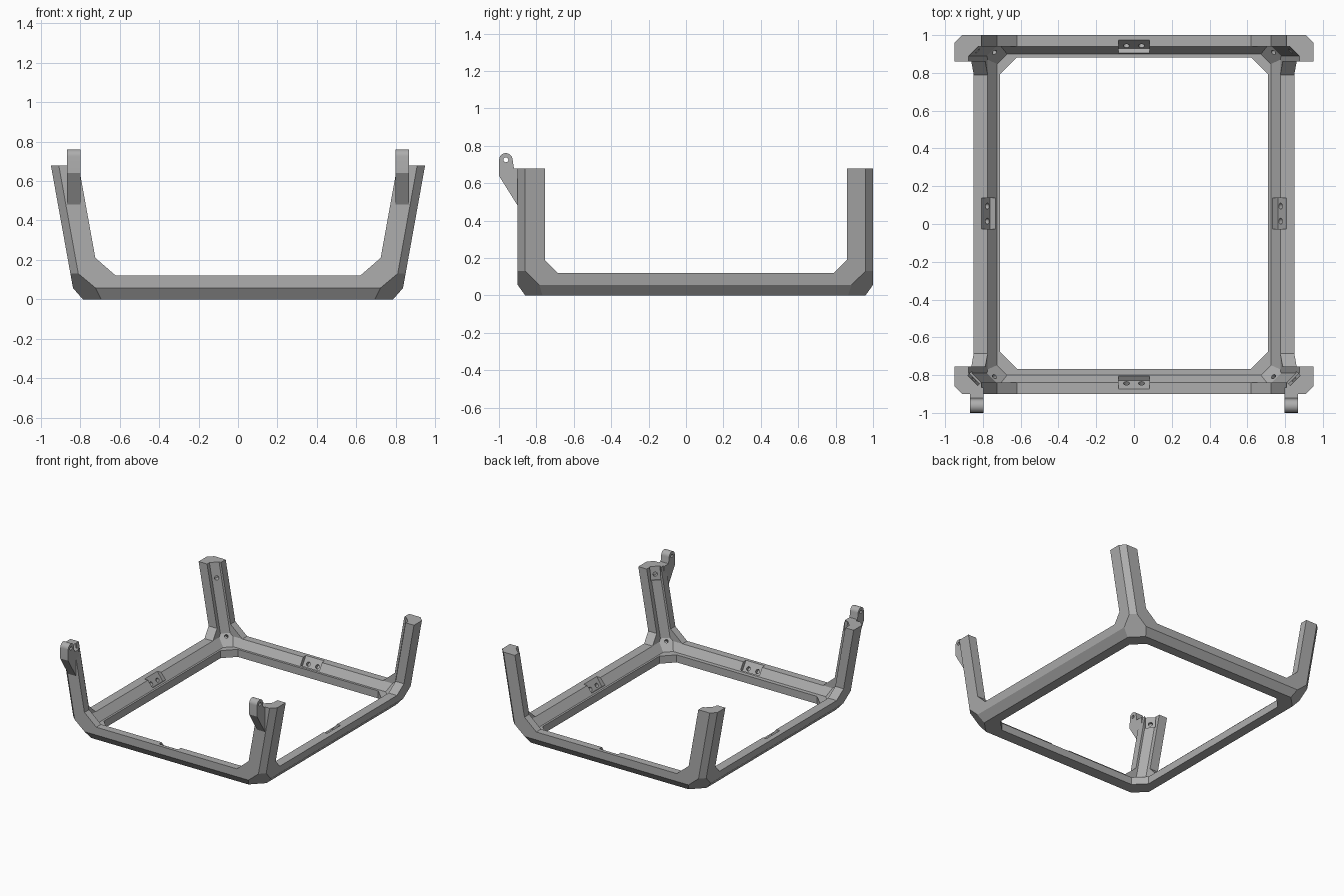
import bpy, bmesh, math
from mathutils import Matrix, Vector

old = bpy.data.objects.get("Cube")
if old:
    bpy.data.objects.remove(old)

grey = bpy.data.materials.new("mid grey")
grey.use_nodes = True
grey.diffuse_color = (0.42, 0.42, 0.42, 1)
grey.node_tree.nodes["Principled BSDF"].inputs["Base Color"].default_value = (0.42, 0.42, 0.42, 1)

LEAN = 0.18          # outward lean of the side walls
SIGNS = (-1, 1)


def finish(name, bm):
    bmesh.ops.recalc_face_normals(bm, faces=bm.faces)
    mesh = bpy.data.meshes.new(name)
    bm.to_mesh(mesh)
    bm.free()
    mesh.materials.append(grey)
    ob = bpy.data.objects.new(name, mesh)
    bpy.context.collection.objects.link(ob)
    return ob


def convex(name, planes, top):
    """Block trimmed by a list of (point, outward normal) planes."""
    bm = bmesh.new()
    bmesh.ops.create_cube(bm, size=2, matrix=Matrix.Translation((0, 0, top - 2)) @ Matrix.Scale(2, 4))
    for co, no in planes:
        bmesh.ops.bisect_plane(bm, geom=bm.verts[:] + bm.edges[:] + bm.faces[:], dist=1e-6,
                               plane_co=co, plane_no=no, clear_outer=True)
        rim = [e for e in bm.edges if e.is_boundary]
        if rim:
            bmesh.ops.edgenet_fill(bm, edges=rim)
    return finish(name, bm)


def prism(name, points, axis, lo, hi):
    """Extrude a 2D profile along one axis."""
    bm = bmesh.new()

    def place(p, t):
        v = list(p)
        v.insert(axis, t)
        return bm.verts.new(v)
    face = bm.faces.new([place(p, lo) for p in points])
    new = bmesh.ops.extrude_face_region(bm, geom=[face])["geom"]
    shift = Vector((0, 0, 0))
    shift[axis] = hi - lo
    bmesh.ops.translate(bm, vec=shift, verts=[v for v in new if isinstance(v, bmesh.types.BMVert)])
    return finish(name, bm)


def cylinder(name, centre, direction, radius, depth):
    bm = bmesh.new()
    turn = Vector(direction).to_track_quat("Z", "Y").to_matrix().to_4x4()
    bmesh.ops.create_cone(bm, cap_ends=True, segments=20, radius1=radius, radius2=radius,
                          depth=depth, matrix=Matrix.Translation(centre) @ turn)
    return finish(name, bm)


def box(name, origin, tangent, normal, length, low, high, deep):
    """Recess cutter: floor lies 'deep' under the origin along the normal."""
    t, n = Vector(tangent).normalized(), Vector(normal).normalized()
    s = n.cross(t)
    if s.z < 0:
        s = -s
    size = (length, high - low, deep + 0.1)
    centre = Vector(origin) + s * (low + high) / 2 + n * (0.1 - deep) / 2
    basis = Matrix((t, s, n)).transposed().to_4x4()
    bm = bmesh.new()
    bmesh.ops.create_cube(bm, size=1, matrix=Matrix.Translation(centre) @ basis @ Matrix.Diagonal((*size, 1)))
    return finish(name, bm)


def cut(body, cutter):
    cutter.hide_render = True
    mod = body.modifiers.new("cut", "BOOLEAN")
    mod.operation, mod.solver, mod.object = "DIFFERENCE", "EXACT", cutter
    bpy.context.view_layer.objects.active = body
    bpy.ops.object.modifier_apply(modifier=mod.name)
    bpy.data.objects.remove(cutter)


def shell_planes(x, front, back, floor, step, run, drop, corner_sum):
    """Walls, floor, chamfered edges and clipped corners of a leaning tub."""
    planes = [((0, 0, floor), (0, 0, -1))]
    z = floor + drop
    for s, y in ((-1, front), (1, back)):
        planes += [((0, y, 0), (0, s, 0)),
                   ((0, y, z), (0, s * drop, -run))]
        planes += [((q * x, y - s * step, 0), (q, s, -LEAN)) for q in SIGNS]
        planes += [((q * (corner_sum - abs(front)), y, 0), (q, s, -1.2)) for q in SIGNS]
    for q in SIGNS:
        planes += [((q * x, 0, 0), (q, 0, -LEAN)),
                   ((q * (x + LEAN * z), 0, z), (q * drop, 0, -run - 0.01))]
    return planes


# Frame: outer tub minus inner tub
frame = convex("frame", shell_planes(0.827, -0.90, 1.0, 0, 0.04, 0.04, 0.057, 1.554), 0.68)
cut(frame, convex("hollow", shell_planes(0.753, -0.84, 0.94, 0.06, 0.05, 0.04, 0.06, 1.40), 0.9))

# Openings in the four walls and the floor
cut(frame, prism("end_opening", [(-0.62, 0.12), (0.62, 0.12), (0.724, 0.21), (0.85, 0.91),
                                 (-0.85, 0.91), (-0.724, 0.21)], 1, -2, 2))
cut(frame, prism("side_opening", [(-0.685, 0.12), (0.79, 0.12), (0.86, 0.19), (0.86, 0.9),
                                  (-0.755, 0.9), (-0.755, 0.19)], 0, -2, 2))
c, w, lo, hi = 0.09, 0.709, -0.767, 0.882
cut(frame, prism("floor_opening", [(c - w, lo), (w - c, lo), (w, lo + c), (w, hi - c),
                                   (w - c, hi), (c - w, hi), (-w, hi - c), (-w, lo + c)], 2, -1, 0.5))

# Tilted recesses with two screw holes in the middle of each rail
for origin, inward in (((0, -0.82, 0.09), (0, 1)), ((0, 0.92, 0.09), (0, -1)),
                       ((-0.753, 0.055, 0.09), (1, 0)), ((0.753, 0.055, 0.09), (-1, 0))):
    along = Vector((inward[1], inward[0], 0))
    normal = Vector((*inward, 0.67)).normalized()
    cut(frame, box("recess", origin, along, normal, 0.165, -0.027, 0.15, 0.028))
    for s in SIGNS:
        cut(frame, cylinder("screw_hole", Vector(origin) + along * 0.04 * s - normal * 0.028,
                            normal, 0.016, 0.05))

# Screw holes in the inside corners and the posts
for q in SIGNS:
    for s, wall in ((-1, -0.84), (1, 0.94)):
        diagonal = Vector((-q, -s, 0))
        cut(frame, cylinder("corner_hole", (q * 0.74, wall - s * 0.03, 0.12), (-q, -s, 1.2), 0.013, 0.08))
        z = 0.62 if s < 0 else 0.56
        spot = Vector((q * (0.753 + LEAN * z - 0.025), wall - s * 0.025, z))
        up = Vector((-q, -s, LEAN))
        if s < 0:
            cut(frame, box("post_recess", spot, (s, -q, 0), up, 0.075, -0.04, 0.2, 0.012))
        cut(frame, cylinder("post_hole", spot, diagonal, 0.016, 0.07))

# Hinge lugs on the front posts
eye = Vector((-0.963, 0.725))
arc = [(eye.x + 0.036 * math.cos(a), eye.y + 0.036 * math.sin(a))
       for a in (math.pi * i / 14 for i in range(15))]
outline = arc + [(-1.0, 0.64), (-0.9, 0.48), (-0.865, 0.48), (-0.865, 0.68), (-0.92, 0.68)]
for q, side in ((-1, "right"), (1, "left")):
    lug = prism(side + "_hinge_lug", outline, 0, q * 0.798, q * 0.868)
    cut(lug, cylinder("pin_hole", (q * 0.83, *eye), (1, 0, 0), 0.013, 0.3))
    bpy.context.view_layer.objects.active = lug
    bpy.ops.object.select_all(action="DESELECT")
    lug.select_set(True)
    bpy.ops.object.shade_smooth_by_angle(angle=math.radians(30))
